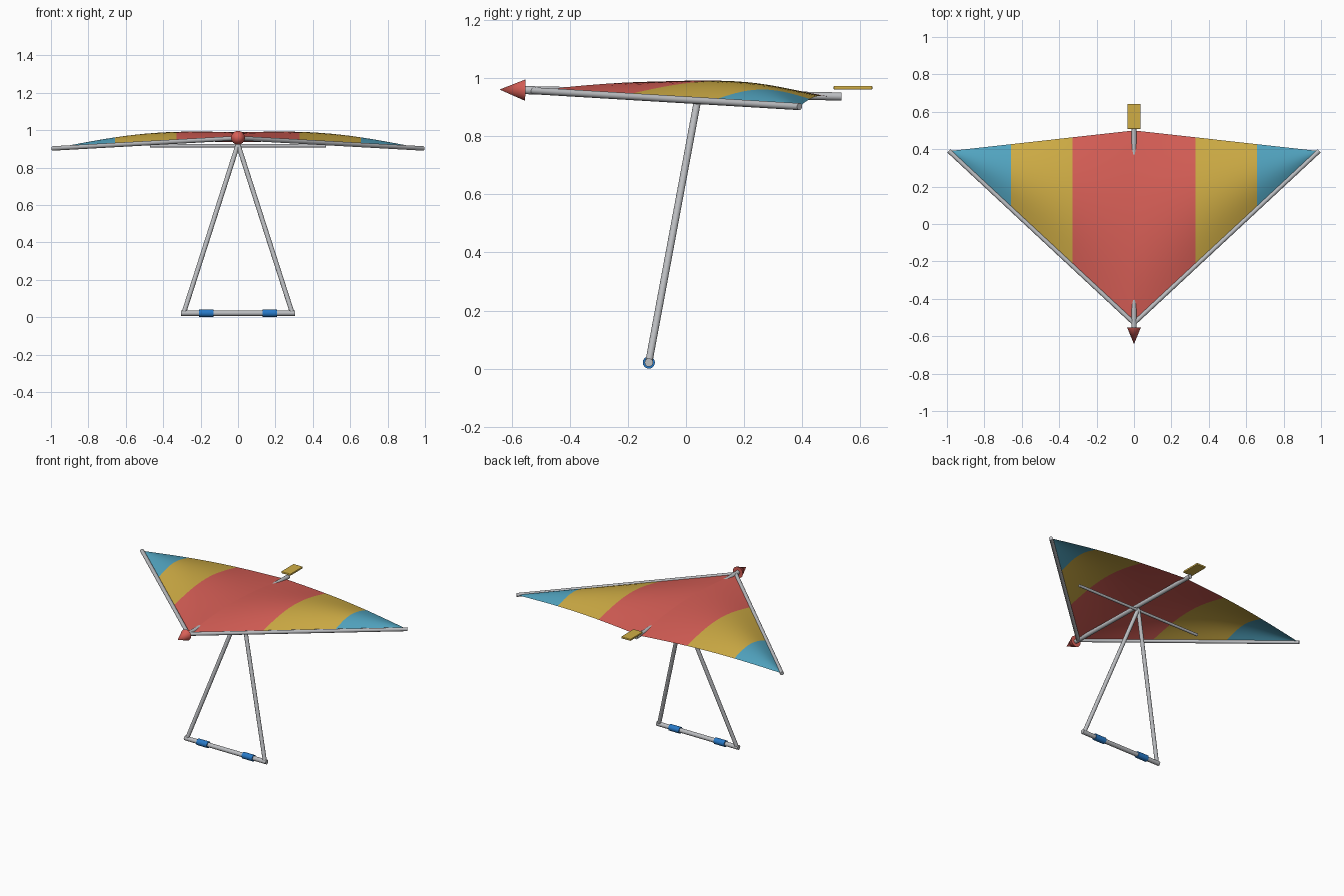
import bpy, bmesh, math
from mathutils import Vector

if "Cube" in bpy.data.objects:
    bpy.data.objects.remove(bpy.data.objects["Cube"])


def material(name, rgb):
    m = bpy.data.materials.new(name)
    m.diffuse_color = (*rgb, 1)
    m.use_nodes = True
    m.node_tree.nodes["Principled BSDF"].inputs["Base Color"].default_value = m.diffuse_color
    return m


RED = material("sail_red", (0.69, 0.115, 0.095))
YELLOW = material("sail_yellow", (0.63, 0.42, 0.06))
SKY = material("sail_sky_blue", (0.085, 0.38, 0.54))
METAL = material("tube_metal", (0.50, 0.51, 0.53))
GRIP = material("grip_blue", (0.02, 0.19, 0.57))


def tube(name, a, b, r1, mat, r2=None, sides=16):
    """Round bar, or cone when r2 differs, from point a to point b."""
    a, b = Vector(a), Vector(b)
    d = b - a
    bpy.ops.mesh.primitive_cone_add(
        vertices=sides, radius1=r1, radius2=r1 if r2 is None else r2,
        depth=d.length, location=(a + b) / 2,
        rotation=d.to_track_quat('Z', 'Y').to_euler())
    ob = bpy.context.object
    ob.name = name
    ob.data.materials.append(mat)
    bpy.ops.object.shade_smooth_by_angle(angle=math.radians(40))
    return ob


NOSE = Vector((0, -0.53, 0.957))
TIP = Vector((0.988, 0.39, 0.902))
TAIL = Vector((0, 0.50, 0.935))


def sail_point(s, t, side):
    """s runs from keel to wing tip, t from leading to trailing edge."""
    p = NOSE.lerp(TIP, s).lerp(TAIL.lerp(TIP, s), t)
    arch = math.sin(math.pi * s)
    p.z += math.sin(math.pi * t) * (1 - s ** 3) * (0.042 + 0.018 * arch)
    p.z += 0.018 * arch * t * t
    p.x *= side
    return p


# Billowed sail: two halves, three colour bands each
SPAN, CHORD = 18, 16
bm = bmesh.new()
for side in (1, -1):
    grid = [[bm.verts.new(sail_point(i / SPAN, j / CHORD, side))
             for j in range(CHORD + 1)] for i in range(SPAN)]
    tip = bm.verts.new(sail_point(1, 0, side))
    for i in range(SPAN):
        for j in range(CHORD):
            vs = [grid[i][j], grid[i][j + 1]]
            vs = vs + [grid[i + 1][j + 1], grid[i + 1][j]] if i < SPAN - 1 else vs + [tip]
            f = bm.faces.new(vs if side < 0 else vs[::-1])
            f.material_index = i * 3 // SPAN
            f.smooth = True
for f in bm.faces:
    f.normal_update()
    if f.normal.z < 0:
        f.normal_flip()
mesh = bpy.data.meshes.new("sail")
bm.to_mesh(mesh)
bm.free()
for m in (RED, YELLOW, SKY):
    mesh.materials.append(m)
bpy.context.collection.objects.link(bpy.data.objects.new("sail", mesh))

# Frame tubes
tube("keel", (0, -0.555, 0.959), (0, 0.535, 0.937), 0.014, METAL)
tube("crossbar", (-0.47, 0.04, 0.916), (0.47, 0.04, 0.916), 0.009, METAL)
for side, label in ((-1, "left"), (1, "right")):
    tube("leading_edge_" + label, NOSE, (side * 0.99, 0.391, 0.902), 0.012, METAL)
    tube("downtube_" + label, (0, 0.04, 0.925), (side * 0.29, -0.128, 0.022), 0.0125, METAL)
    tube("grip_" + label, (side * 0.13, -0.128, 0.021), (side * 0.208, -0.128, 0.021), 0.021, GRIP)
tube("control_bar", (-0.305, -0.128, 0.021), (0.305, -0.128, 0.021), 0.0145, METAL)

# Nose cone
tube("nose_cone", (0, -0.553, 0.959), (0, -0.642, 0.961), 0.037, RED, 0.0, 24)

# Tail plate
bpy.ops.mesh.primitive_cube_add(size=1, location=(0, 0.575, 0.967))
plate = bpy.context.object
plate.name = "tail_plate"
plate.scale = (0.07, 0.134, 0.013)
bpy.ops.object.transform_apply(location=False, rotation=False, scale=True)
plate.data.materials.append(YELLOW)
bevel = plate.modifiers.new("soft_edges", 'BEVEL')
bevel.width = 0.004
bevel.segments = 2
